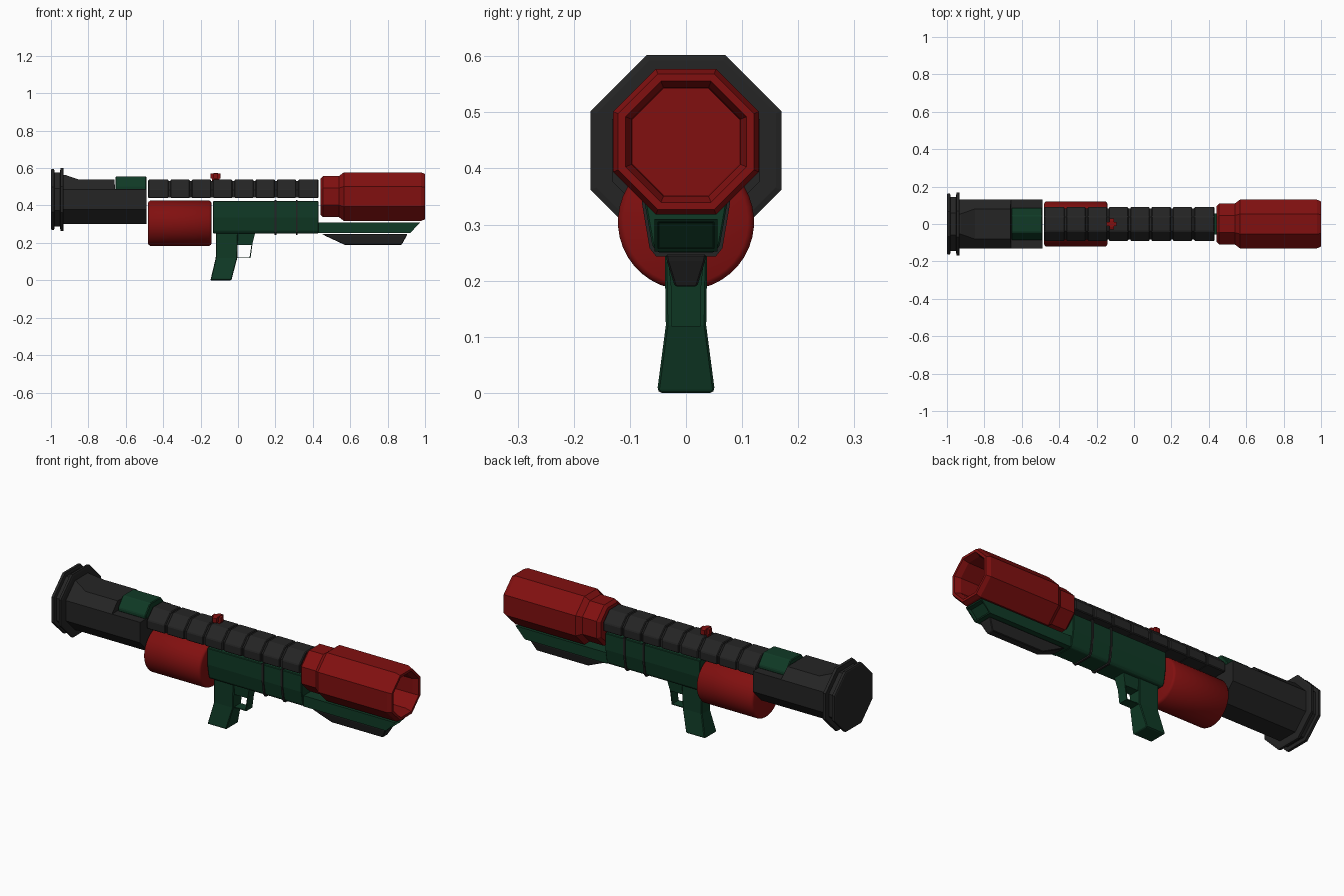
import bpy, bmesh, math

if "Cube" in bpy.data.objects:
    bpy.data.objects.remove(bpy.data.objects["Cube"])


def material(name, rgb):
    m = bpy.data.materials.new(name)
    m.diffuse_color = (*rgb, 1)
    m.use_nodes = True
    m.node_tree.nodes["Principled BSDF"].inputs["Base Color"].default_value = m.diffuse_color
    return m


BLACK = material("charcoal black", (0.018, 0.018, 0.018))
RED = material("deep red", (0.22, 0.005, 0.005))
GREEN = material("dark green", (0.005, 0.042, 0.019))


def loft(name, rings, mat, bevel=0.0, closed_loop=False):
    """Skin a list of equal-length rings of 3D points and cap the ends."""
    bm = bmesh.new()
    vs = [[bm.verts.new(p) for p in r] for r in rings]
    n = len(rings[0])
    pairs = list(zip(vs, vs[1:]))
    if closed_loop:
        pairs.append((vs[-1], vs[0]))
    for a, b in pairs:
        for i in range(n):
            j = (i + 1) % n
            bm.faces.new((a[i], a[j], b[j], b[i]))
    if not closed_loop:
        bm.faces.new(vs[0][::-1])
        bm.faces.new(vs[-1])
    bmesh.ops.recalc_face_normals(bm, faces=bm.faces)
    me = bpy.data.meshes.new(name)
    bm.to_mesh(me)
    bm.free()
    me.materials.append(mat)
    ob = bpy.data.objects.new(name, me)
    bpy.context.collection.objects.link(ob)
    if bevel:
        mod = ob.modifiers.new("Bevel", "BEVEL")
        mod.width, mod.segments = bevel, 1
        mod.limit_method, mod.angle_limit = "ANGLE", math.radians(25)
    return ob


def octagon(x, r, zc, top=None, n=8):
    """Flat-topped polygon across x with apothem r; 'top' cuts the crown along its 45 degree flanks."""
    pts = []
    for k in range(n):
        a = 2 * math.pi * (k + 0.5) / n
        y, z = r / math.cos(math.pi / n) * math.cos(a), zc + r / math.cos(math.pi / n) * math.sin(a)
        if top and z > top:
            y, z = math.copysign(min(abs(y) + z - top, r), y), top
        pts.append((x, y, z))
    return pts


def half_profile(x, half):
    """Mirror a (y, z) half profile into a ring at x."""
    return [(x, y, z) for y, z in half] + [(x, -y, z) for y, z in reversed(half)]


def bar(name, half, x0, x1, mat, bevel=0.0):
    return loft(name, [half_profile(x0, half), half_profile(x1, half)], mat, bevel)


def slab(z, x0, x1, w):
    return [(x0, -w, z), (x1, -w, z), (x1, w, z), (x0, w, z)]


# Rear tube with stepped crown
ZR = 0.432
loft("rear_tube", [octagon(x, 0.132, ZR, t) for x, t in
     ((-0.945, 0.57), (-0.925, 0.565), (-0.85, 0.538), (-0.66, 0.538), (-0.658, 0.487), (-0.49, 0.487))], BLACK)

# Rear end cap: two flanges and the neck between
loft("rear_flange", [octagon(x, r, ZR) for x, r in
     ((-1.0, 0.156), (-0.997, 0.162), (-0.983, 0.162), (-0.98, 0.145), (-0.952, 0.145),
      (-0.949, 0.168), (-0.935, 0.17), (-0.932, 0.16))], BLACK)

# Green saddle on the rear tube
bar("rear_saddle", [(0.086, 0.485), (0.086, 0.505), (0.045, 0.556)], -0.655, -0.49, GREEN, 0.004)

# Segmented barrel cover
SEG = 8
step = 0.91 / SEG
bar("barrel_core", [(0.082, 0.442), (0.082, 0.484), (0.037, 0.531)], -0.478, 0.428, BLACK)
for i in range(SEG):
    x = -0.48 + i * step
    bar(f"barrel_segment_{i + 1}", [(0.09, 0.44), (0.09, 0.487), (0.04, 0.538)],
        x + (0.005 if i else 0), x + step - (0.005 if i < SEG - 1 else 0), BLACK, 0.004)

# Small sight on top
bar("sight_base", [(0.012, 0.53), (0.012, 0.557)], -0.14, -0.1, RED)
bar("sight_crossbar", [(0.03, 0.545), (0.03, 0.57), (0.017, 0.574)], -0.132, -0.108, RED)
bar("sight_top", [(0.012, 0.545), (0.012, 0.571)], -0.147, -0.094, RED)

# Round drum
drum = loft("drum", [octagon(x, r, 0.305, n=40) for x, r in
            ((-0.48, 0.11), (-0.477, 0.116), (-0.469, 0.121), (-0.154, 0.121), (-0.146, 0.116), (-0.143, 0.11))], RED)
for p in drum.data.polygons:
    p.use_smooth = len(p.vertices) == 4
drum.data.set_sharp_from_angle(angle=math.radians(40))

# Receiver, bands and fore-end
bar("receiver", [(0.05, 0.25), (0.06, 0.262), (0.073, 0.335), (0.073, 0.424)], -0.133, 0.43, GREEN, 0.003)
for i, x in enumerate((0.2, 0.314)):
    bar(f"receiver_band_{i + 1}", [(0.053, 0.243), (0.065, 0.258), (0.078, 0.335), (0.078, 0.43)],
        x - 0.005, x + 0.005, BLACK)


def tip(z, inset=0.0):
    return 0.975 - (0.31 - z) * 0.95 - inset


def fore_ring(w, lo, hi, inset):
    return [(tip(z, inset), y, z) for y, z in ((w, lo), (w, hi), (-w, hi), (-w, lo))]


fore = [(0.43, y, z) for y, z in ((0.056, 0.252), (0.056, 0.31), (-0.056, 0.31), (-0.056, 0.252))]
loft("fore_end", [fore, fore_ring(0.056, 0.252, 0.31, 0), fore_ring(0.05, 0.257, 0.305, 0),
                  fore_ring(0.048, 0.259, 0.303, 0.02)], GREEN)

# Black keel below the fore-end
loft("keel", [slab(0.247, 0.45, 0.905, 0.036), slab(0.235, 0.472, 0.9, 0.034),
              slab(0.19, 0.57, 0.875, 0.02)], BLACK, 0.003)

# Grip, trigger housing, guard and trigger
loft("grip", [slab(0.0, -0.147, -0.037, 0.047), slab(0.006, -0.146, -0.034, 0.051),
              slab(0.12, -0.119, -0.004, 0.036), slab(0.255, -0.118, 0.0, 0.038)], GREEN, 0.004)
loft("trigger_housing", [slab(0.19, -0.02, 0.076, 0.027), slab(0.255, -0.02, 0.092, 0.034)], GREEN)
outer = [(-0.008, 0.118), (0.067, 0.118), (0.077, 0.192)]
inner = [(0.072, 0.192), (0.062, 0.123), (-0.008, 0.123)]
loft("trigger_guard", [[(x, y, z) for x, z in outer + inner] for y in (-0.026, 0.026)], GREEN)

# Hollow octagonal muzzle
ZM = 0.4475
loft("muzzle", [octagon(x, r, ZM) for x, r in
     ((0.44, 0.095), (0.455, 0.11), (0.54, 0.11), (0.566, 0.13), (0.978, 0.13), (1.0, 0.121),
      (1.0, 0.108), (0.97, 0.097), (0.62, 0.095))], RED)
